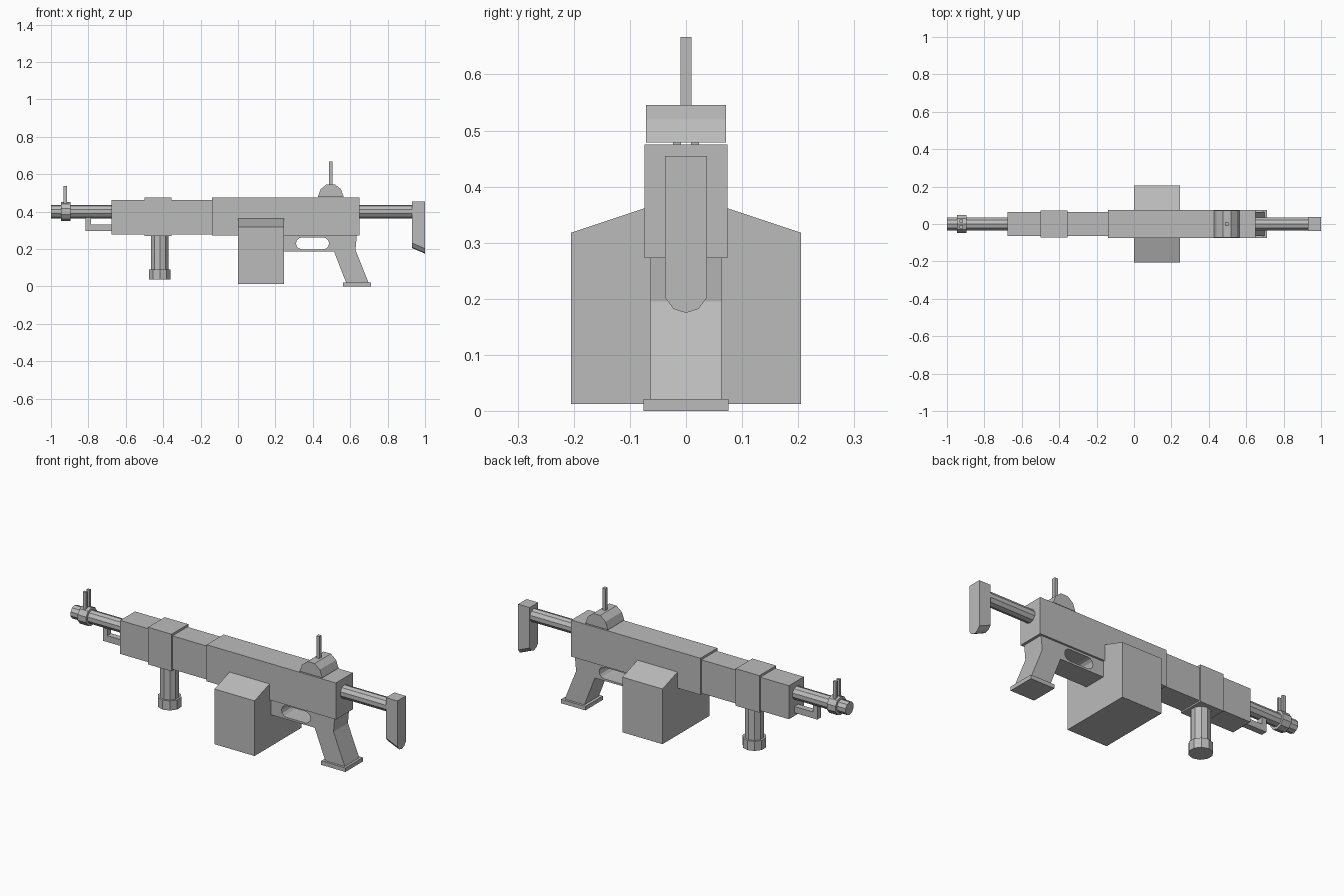
import bpy, bmesh, math
from mathutils import Matrix, Vector

if "Cube" in bpy.data.objects:
    bpy.data.objects.remove(bpy.data.objects["Cube"])

grey = bpy.data.materials.new("matte_grey")
grey.use_nodes = True
COLOUR = (0.5, 0.5, 0.5, 1)
grey.diffuse_color = COLOUR
grey.node_tree.nodes["Principled BSDF"].inputs["Base Color"].default_value = COLOUR


def finish(name, bm):
    bmesh.ops.recalc_face_normals(bm, faces=bm.faces)
    mesh = bpy.data.meshes.new(name)
    bm.to_mesh(mesh)
    bm.free()
    mesh.materials.append(grey)
    ob = bpy.data.objects.new(name, mesh)
    bpy.context.collection.objects.link(ob)
    return ob


def box(name, x, y, z):
    """Box from (low, high) spans."""
    bm = bmesh.new()
    bmesh.ops.create_cube(bm, size=1)
    for v in bm.verts:
        v.co = Vector([s[0] if c < 0 else s[1] for c, s in zip(v.co, (x, y, z))])
    return finish(name, bm)


def rod(name, start, end, radius, sides=10):
    start, end = Vector(start), Vector(end)
    axis = end - start
    bm = bmesh.new()
    turn = axis.to_track_quat('Z', 'Y').to_matrix().to_4x4()
    bmesh.ops.create_cone(bm, cap_ends=True, segments=sides, radius1=radius,
                          radius2=radius, depth=axis.length,
                          matrix=Matrix.Translation((start + end) / 2) @ turn)
    return finish(name, bm)


def prism(name, points, axis, low, high):
    """Extrude an (x, z) profile along y, or a (y, z) profile along x."""
    bm = bmesh.new()
    place = (lambda a, b: (a, low, b)) if axis == 'y' else (lambda a, b: (low, a, b))
    face = bm.faces.new([bm.verts.new(place(*p)) for p in points])
    out = bmesh.ops.extrude_face_region(bm, geom=[face])
    step = Vector((0, high - low, 0) if axis == 'y' else (high - low, 0, 0))
    bmesh.ops.translate(bm, vec=step, verts=[g for g in out["geom"] if isinstance(g, bmesh.types.BMVert)])
    return finish(name, bm)


# Body
box("receiver", (-0.14, 0.65), (-0.074, 0.074), (0.273, 0.475))
box("handguard", (-0.675, -0.14), (-0.065, 0.065), (0.278, 0.463))
box("handguard_band", (-0.5, -0.355), (-0.073, 0.073), (0.27, 0.475))

# Barrel, collar and forked front sight
rod("barrel", (-1, 0, 0.4), (-0.67, 0, 0.4), 0.036)
rod("barrel_collar", (-0.947, 0, 0.4), (-0.895, 0, 0.4), 0.05)
for side, name in ((-1, "front_sight_right"), (1, "front_sight_left")):
    box(name, (-0.933, -0.914), (side * 0.016 - 0.007, side * 0.016 + 0.007), (0.43, 0.537))

# Bracket below the barrel
box("under_barrel_bar", (-0.815, -0.67), (-0.017, 0.017), (0.295, 0.33))
box("under_barrel_strut", (-0.815, -0.787), (-0.017, 0.017), (0.295, 0.38))

# Vertical foregrip
rod("foregrip", (-0.418, 0, 0.06), (-0.418, 0, 0.28), 0.05)
rod("foregrip_cap", (-0.418, 0, 0.037), (-0.418, 0, 0.09), 0.061)

# Wide box magazine with sloped shoulders
half = [(0.205, 0.013), (0.205, 0.318), (0.07, 0.363)]
prism("magazine", half + [(-y, z) for y, z in reversed(half)], 'x', 0.0, 0.245)

# Trigger housing and pistol grip in one profile, with a slot cut through
grip = prism("pistol_grip", [(0.2, 0.187), (0.513, 0.187), (0.58, 0.015), (0.7, 0.015),
                             (0.628, 0.195), (0.636, 0.28), (0.2, 0.28)], 'y', -0.063, 0.063)
slot = []
for centre, start in ((0.455, -90), (0.342, 90)):
    for i in range(7):
        a = math.radians(start + i * 30)
        slot.append((centre + 0.032 * math.cos(a), 0.23 + 0.032 * math.sin(a)))
cutter = prism("slot_cutter", slot, 'y', -0.2, 0.2)
cutter.hide_render = True
cutter.hide_set(True)
cut = grip.modifiers.new("trigger_slot", 'BOOLEAN')
cut.operation = 'DIFFERENCE'
cut.solver = 'EXACT'
cut.object = cutter
# Bake the cut, then drop the cutter
bpy.context.view_layer.update()
baked = bpy.data.meshes.new_from_object(grip.evaluated_get(bpy.context.evaluated_depsgraph_get()))
grip.modifiers.clear()
grip.data = baked
bpy.data.objects.remove(cutter)
box("grip_base", (0.562, 0.71), (-0.076, 0.076), (0.0, 0.022))

# Rear sight
prism("rear_sight_base", [(0.427, 0.479), (0.565, 0.479), (0.55, 0.52), (0.518, 0.546),
                          (0.475, 0.546), (0.442, 0.52)], 'y', -0.071, 0.071)
box("rear_sight_post", (0.486, 0.504), (-0.01, 0.01), (0.54, 0.667))

# Stock tube and butt plate with a rounded, raked lower end
rod("stock_tube", (0.64, 0, 0.4), (0.94, 0, 0.4), 0.036)
toe = [(0.037, 0.455), (0.037, 0.202), (0.022, 0.182)]
butt = prism("butt_plate", toe + [(0, 0.175)] + [(-y, z) for y, z in reversed(toe)], 'x', 0.93, 1.0)
for v in butt.data.vertices:
    if v.co.z < 0.3 and v.co.x < 0.95:
        v.co.z += 0.03
